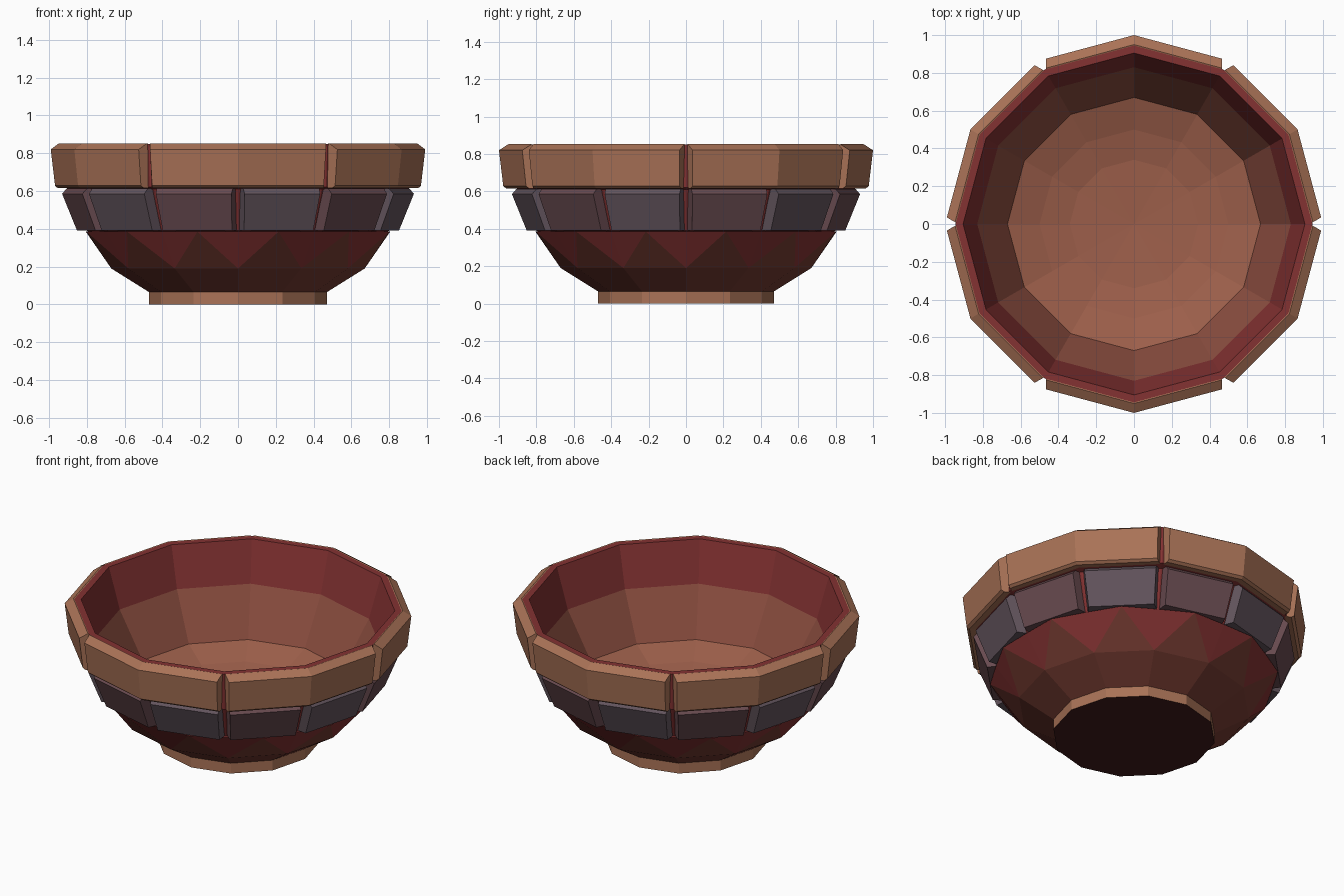
import bpy
from math import sin, cos, pi, floor

if "Cube" in bpy.data.objects:
    bpy.data.objects.remove(bpy.data.objects["Cube"])

N = 12


def mat(name, rgb):
    m = bpy.data.materials.new(name)
    m.diffuse_color = (*rgb, 1)
    m.use_nodes = True
    m.node_tree.nodes["Principled BSDF"].inputs["Base Color"].default_value = m.diffuse_color
    return m


BROWN = mat("brown", (0.40, 0.17, 0.095))
FLOOR = mat("clay", (0.34, 0.115, 0.07))
WALL = mat("wall_red_brown", (0.26, 0.075, 0.05))
RED = mat("red", (0.23, 0.032, 0.032))
DARK = mat("dark_red", (0.18, 0.045, 0.032))
UNDER = mat("underside", (0.05, 0.01, 0.01))
GREY = mat("grey_panel", (0.125, 0.09, 0.11))
ROSE = mat("rose_panel", (0.14, 0.07, 0.08))


def corner(k, r, z):
    a = k * 2 * pi / N
    return (r * cos(a), r * sin(a), z)


def on_side(t, r, z):
    """Point on the twelve-sided ring; t counts sides."""
    k = floor(t + 1e-9)
    f = t - k
    p, q = corner(k, r, z), corner(k + 1, r, z)
    return tuple(a + (b - a) * f for a, b in zip(p, q))


def build(name, verts, faces, mats, idx=None):
    me = bpy.data.meshes.new(name)
    me.from_pydata(verts, [], faces)
    for m in mats:
        me.materials.append(m)
    if idx:
        for p, i in zip(me.polygons, idx):
            p.material_index = i
    me.update()
    ob = bpy.data.objects.new(name, me)
    bpy.context.collection.objects.link(ob)
    return ob


def lathe(name, profile, mats, idx, cap_first=False, tip=None):
    """Faceted ring stack, with optional flat cap below or centre tip."""
    verts = [corner(k, r, z) for r, z in profile for k in range(N)]
    faces, mi = [], []
    for j in range(len(profile) - 1):
        for k in range(N):
            n = (k + 1) % N
            faces.append((j*N + k, j*N + n, j*N + N + n, j*N + N + k))
            mi.append(idx[j])
    if cap_first:
        faces.append(tuple(reversed(range(N))))
        mi.append(len(mats) - 1)
    if tip is not None:
        c = len(verts)
        verts.append((0, 0, tip))
        b = (len(profile) - 1) * N
        for k in range(N):
            faces.append((b + k, b + (k + 1) % N, c))
            mi.append(idx[-1])
    return build(name, verts, faces, mats, mi)


def block(name, stations, profile, m):
    """Solid band piece; profile = (radius, z, end gap), closed loop."""
    P, S = len(profile), len(stations)
    verts = []
    for s, t in enumerate(stations):
        for r, z, g in profile:
            d = g if s == 0 else -g if s == S - 1 else 0
            verts.append(on_side(t + d, r, z))
    faces = [tuple(range(P)), tuple(reversed(range((S - 1)*P, S*P)))]
    for s in range(S - 1):
        for i in range(P):
            n = (i + 1) % P
            faces.append((s*P + i, s*P + P + i, s*P + P + n, s*P + n))
    return build(name, verts, faces, [m])


# Foot
lathe("foot", [(0.47, 0), (0.47, 0.065), (0.42, 0.07)], [BROWN, UNDER], [0, 0], cap_first=True)

# Core wall, lip and hollow interior
lathe("bowl_body",
      [(0.78, 0.38), (0.80, 0.39), (0.885, 0.61), (0.93, 0.62), (0.945, 0.85),
       (0.905, 0.85), (0.83, 0.60), (0.67, 0.32), (0.50, 0.26), (0.34, 0.225)],
      [RED, WALL, FLOOR], [0, 0, 0, 0, 0, 0, 1, 2, 2, 2], tip=0.205)

# Lower bowl with pointed facets under each panel
verts = [corner(k, 0.47, 0.065) for k in range(N)]
verts += [corner(k, 0.67, 0.19) for k in range(N)]
verts += [corner(k, 0.805, 0.385) for k in range(N)]
verts += [corner(k + 0.5, 0.83, 0.385) for k in range(N)]
verts += [corner(k, 0.74, 0.39) for k in range(N)]
faces, mi = [], []
for k in range(N):
    n = (k + 1) % N
    faces += [(k, n, N + n, N + k),
              (N + k, N + n, 3*N + k),
              (N + k, 3*N + k, 2*N + k),
              (N + n, 2*N + n, 3*N + k),
              (2*N + k, 3*N + k, 2*N + n, 4*N + n, 4*N + k)]
    mi += [0, 0, 1, 1, 1]
build("lower_bowl", verts, faces, [DARK, RED], mi)

# Twelve bevelled panels
panel = [(0.78, 0.39, 0.0), (0.86, 0.39, 0.075), (0.94, 0.585, 0.075),
         (0.915, 0.612, 0.06), (0.86, 0.612, 0.0)]
for k in range(N):
    block(f"panel_{k + 1}", [k, k + 1], panel, GREY if k % 2 else ROSE)

# Six rim blocks, each wrapping one corner
rim = [(0.90, 0.62, 0.0), (0.96, 0.615, 0.05), (0.977, 0.628, 0.07),
       (1.0, 0.82, 0.07), (0.95, 0.852, 0.02), (0.93, 0.845, 0.0)]
for k in range(6):
    block(f"rim_block_{k + 1}", [2*k, 2*k + 1, 2*k + 2], rim, BROWN)
